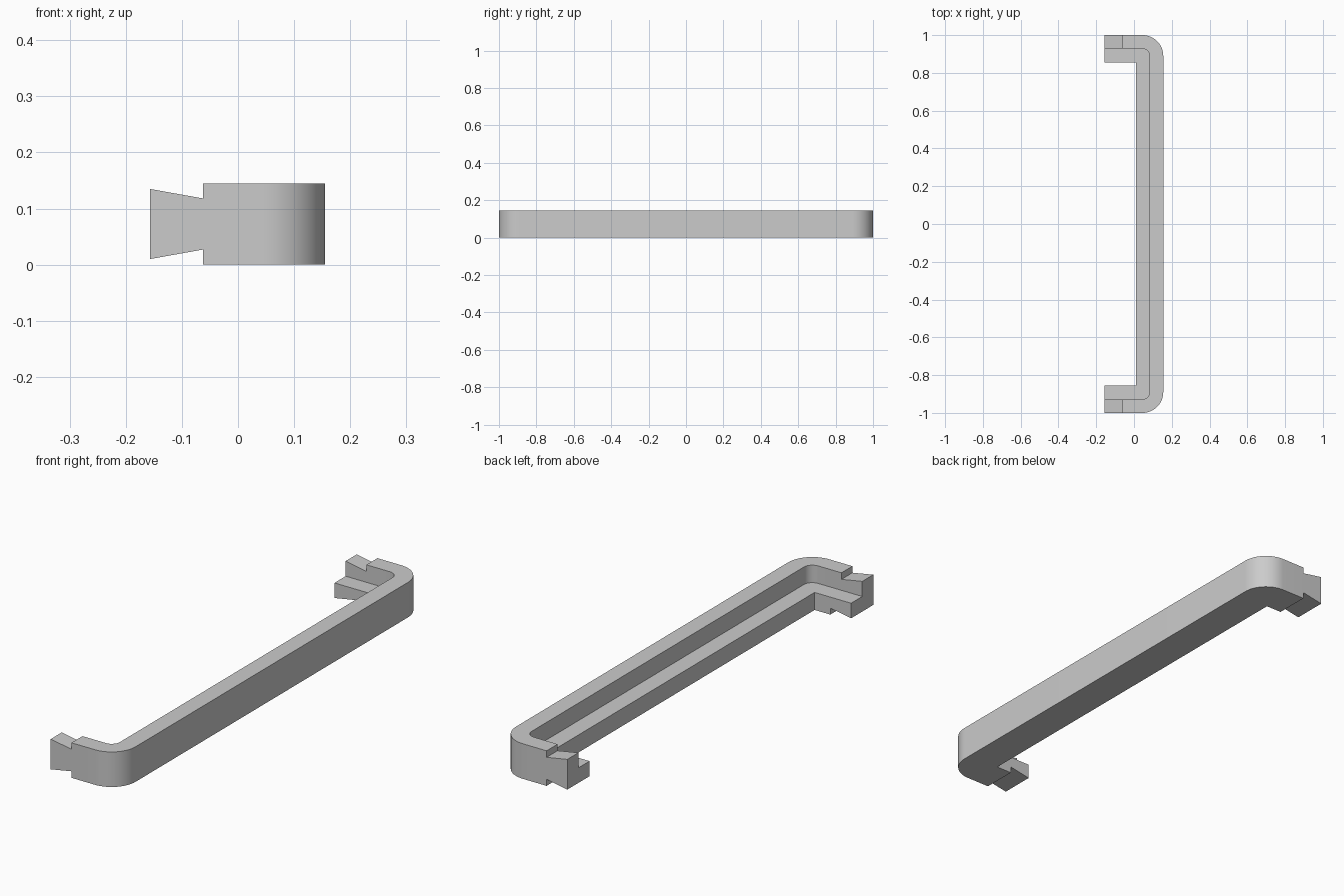
import bpy, bmesh, math

cube = bpy.data.objects.get("Cube")
if cube:
    bpy.data.objects.remove(cube, do_unlink=True)

# Main sizes
TIP, ROOT, FRONT = -0.157, -0.062, 0.155
TOP, MID = 0.145, 0.0725
WALL, LEDGE = 0.072, 0.145
RADIUS, STEPS = 0.11, 16
CORNER = (FRONT - LEDGE, LEDGE - 1)


def station(outer, inner, ledge, low=0.0, high=TOP):
    """One L-shaped section: tall outer wall with a half-height inner ledge."""
    return [(*outer, low), (*outer, high), (*inner, high),
            (*inner, MID), (*ledge, MID), (*ledge, low)]


def leg(x, inset):
    return station((x, -1), (x, WALL - 1), (x, LEDGE - 1), inset, TOP - inset)


# Dovetail tab, then the start of the full-height leg
half = [leg(TIP, 0.01), leg(ROOT, 0.027), leg(ROOT, 0)]

# Rounded outside corner, with the ledge meeting at a sharp inside corner
cx, cy = FRONT - RADIUS, RADIUS - 1
for i in range(STEPS + 1):
    a = math.pi / 2 * (i / STEPS - 1)
    c, s = math.cos(a), math.sin(a)
    r = RADIUS - WALL
    half.append(station((cx + RADIUS * c, cy + RADIUS * s),
                        (cx + r * c, cy + r * s), CORNER))

# Mirrored half completes the run
rings = half + [[(x, -y, z) for x, y, z in ring] for ring in reversed(half)]

bm = bmesh.new()
loops = [[bm.verts.new(p) for p in ring] for ring in rings]
for a, b in zip(loops, loops[1:]):
    for i in range(len(a)):
        j = (i + 1) % len(a)
        bm.faces.new((a[i], a[j], b[j], b[i]))
bm.faces.new(loops[0])
bm.faces.new(loops[-1])
bmesh.ops.remove_doubles(bm, verts=bm.verts, dist=1e-5)
flat = [f for f in bm.faces if f.calc_area() < 1e-8]
bmesh.ops.delete(bm, geom=flat, context='FACES_ONLY')
bmesh.ops.recalc_face_normals(bm, faces=bm.faces)

mesh = bpy.data.meshes.new("handle_bar")
bm.to_mesh(mesh)
bm.free()
bar = bpy.data.objects.new("handle_bar", mesh)
bpy.context.collection.objects.link(bar)

# Plain grey finish
grey = bpy.data.materials.new("plain grey")
grey.use_nodes = True
colour = (0.6, 0.6, 0.6, 1)
grey.diffuse_color = colour
grey.node_tree.nodes["Principled BSDF"].inputs["Base Color"].default_value = colour
mesh.materials.append(grey)

bpy.ops.object.select_all(action='DESELECT')
bar.select_set(True)
bpy.context.view_layer.objects.active = bar
bpy.ops.object.shade_smooth_by_angle(angle=math.radians(30))
